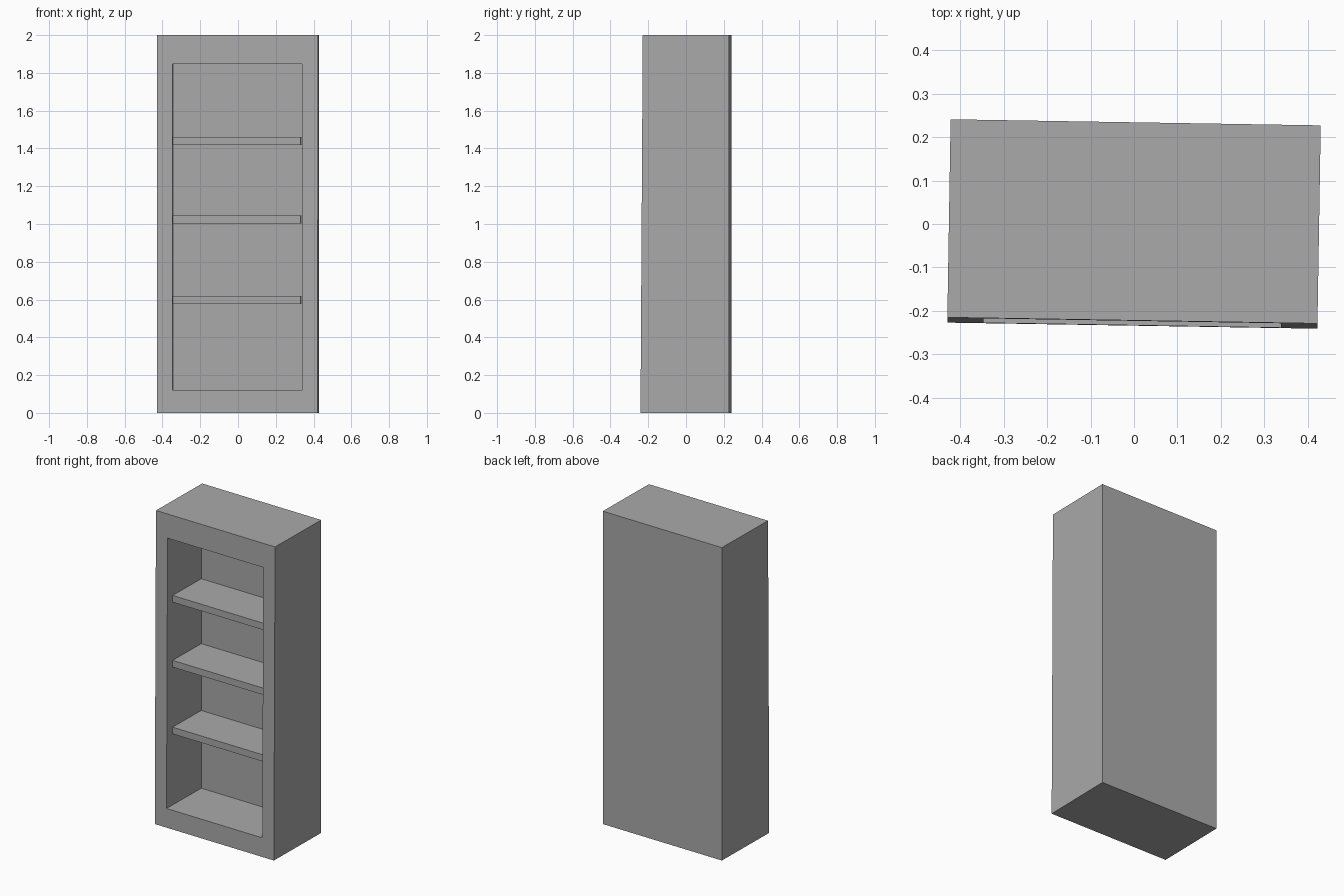
import bpy, bmesh
from mathutils import Matrix

cube = bpy.data.objects.get("Cube")
if cube:
    bpy.data.objects.remove(cube, do_unlink=True)

HALF_W, HALF_D, HEIGHT = 0.426, 0.234, 2.0
OPEN_W, OPEN_LOW, OPEN_HIGH = 0.3425, 0.122, 1.846
CAVITY_BACK = 0.11
TURN = Matrix.Rotation(-0.0164, 4, 'Z')   # the case stands slightly turned

grey = bpy.data.materials.new("plain grey")
grey.use_nodes = True
grey.diffuse_color = (0.4, 0.4, 0.4, 1)
bsdf = next(n for n in grey.node_tree.nodes if n.type == 'BSDF_PRINCIPLED')
bsdf.inputs["Base Color"].default_value = grey.diffuse_color


def front_y(z):
    """The front leans back a little toward the top."""
    return -HALF_D + 0.006 * z


def box(bm, x0, x1, y0, y1, z0, z1):
    bmesh.ops.create_cube(bm, size=1)
    for v in bm.verts:
        v.co = (x1 if v.co.x > 0 else x0,
                y1 if v.co.y > 0 else y0,
                z1 if v.co.z > 0 else z0)


def finish(bm, name):
    bmesh.ops.recalc_face_normals(bm, faces=bm.faces)
    mesh = bpy.data.meshes.new(name)
    bm.transform(TURN)
    bm.to_mesh(mesh)
    bm.free()
    mesh.materials.append(grey)
    obj = bpy.data.objects.new(name, mesh)
    bpy.context.collection.objects.link(obj)


# Case: a box whose front is inset to a frame and pushed in as a cavity
bm = bmesh.new()
box(bm, -HALF_W, HALF_W, -HALF_D, HALF_D, 0, HEIGHT)
for v in bm.verts:
    if v.co.y < 0:
        v.co.y = front_y(v.co.z)
bm.normal_update()
front = min(bm.faces, key=lambda f: f.calc_center_median().y)
bmesh.ops.inset_individual(bm, faces=[front], thickness=0.08)
for v in front.verts:
    z = OPEN_HIGH if v.co.z > HEIGHT / 2 else OPEN_LOW
    v.co = (OPEN_W if v.co.x > 0 else -OPEN_W, front_y(z), z)
panel = bmesh.ops.extrude_discrete_faces(bm, faces=[front])["faces"][0]
for v in panel.verts:
    v.co.y = CAVITY_BACK
finish(bm, "bookcase_case")

# Shelves: set back from the frame, just short of one side wall
for name, top in (("lower", 0.619), ("middle", 1.046), ("upper", 1.461)):
    bm = bmesh.new()
    box(bm, -OPEN_W, 0.335, -0.173, CAVITY_BACK, top - 0.043, top)
    finish(bm, name + "_shelf")
